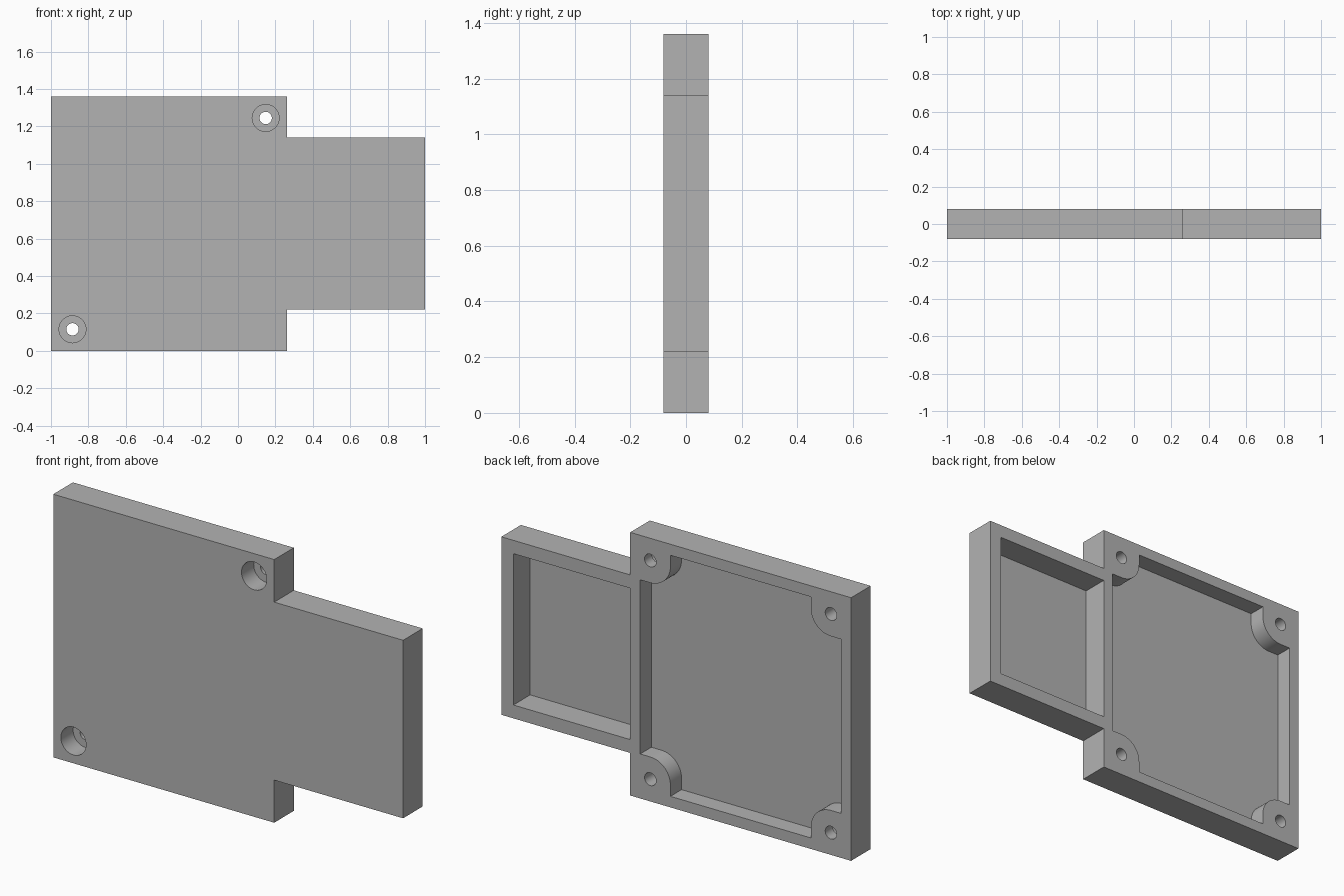
import bpy, bmesh
from math import sin, cos, pi

if "Cube" in bpy.data.objects:
    bpy.data.objects.remove(bpy.data.objects["Cube"], do_unlink=True)

# Main dimensions
LEFT, STEP, RIGHT, TOP = -1.0, 0.263, 1.0, 1.36
TAB_LOW, TAB_HIGH = 0.22, 1.14
BACK = 0.08
WALL, TAB_WALL = 0.057, 0.069
BOSS = 0.115           # screw centre to outer edge, also boss radius
OVER = 0.05            # cutter overshoot

grey = bpy.data.materials.new("mid_grey")
grey.use_nodes = True
grey.diffuse_color = (0.45, 0.45, 0.45, 1)
grey.node_tree.nodes["Principled BSDF"].inputs["Base Color"].default_value = (0.45, 0.45, 0.45, 1)


def prism(name, outline, y0, y1):
    """Extrude an outline in x and z from y0 to y1."""
    bm = bmesh.new()
    face = bm.faces.new([bm.verts.new((x, y0, z)) for x, z in outline])
    side = bmesh.ops.extrude_face_region(bm, geom=[face])["geom"]
    verts = [v for v in side if isinstance(v, bmesh.types.BMVert)]
    bmesh.ops.translate(bm, verts=verts, vec=(0, y1 - y0, 0))
    bmesh.ops.recalc_face_normals(bm, faces=bm.faces[:])
    mesh = bpy.data.meshes.new(name)
    bm.to_mesh(mesh)
    bm.free()
    mesh.materials.append(grey)
    obj = bpy.data.objects.new(name, mesh)
    bpy.context.collection.objects.link(obj)
    return obj


def arc(cx, cz, radius, start, sweep, steps):
    return [(cx + radius * cos(start + sweep * i / steps),
             cz + radius * sin(start + sweep * i / steps)) for i in range(steps + 1)]


def circle(cx, cz, radius):
    return arc(cx, cz, radius, 0, 2 * pi, 48)[:-1]


def cut(target, cutter):
    cutter.hide_render = True
    mod = target.modifiers.new(cutter.name, "BOOLEAN")
    mod.operation, mod.solver, mod.object = "DIFFERENCE", "EXACT", cutter
    bpy.context.view_layer.objects.active = target
    bpy.ops.object.modifier_apply(modifier=mod.name)
    bpy.data.objects.remove(cutter, do_unlink=True)


# Stepped plate
plate = prism("cover_plate", [
    (LEFT, 0), (STEP, 0), (STEP, TAB_LOW), (RIGHT, TAB_LOW),
    (RIGHT, TAB_HIGH), (STEP, TAB_HIGH), (STEP, TOP), (LEFT, TOP)], -BACK, BACK)

# Main rear pocket, going round the four rounded screw bosses
cx, cz = (LEFT + STEP) / 2, TOP / 2
hx, hz = (STEP - LEFT) / 2, TOP / 2
corner = [(hx - WALL, hz - 2 * BOSS)]
corner += arc(hx - BOSS, hz - BOSS, BOSS, -pi / 2, -pi / 2, 16)
corner += [(hx - 2 * BOSS, hz - WALL)]
pocket = []
for sx, sz in ((1, 1), (-1, 1), (-1, -1), (1, -1)):
    points = corner if sx * sz > 0 else corner[::-1]
    pocket += [(cx + sx * x, cz + sz * z) for x, z in points]
cut(plate, prism("main_pocket", pocket, BACK - 0.091, BACK + OVER))

# Deeper pocket in the tab
x0, x1 = STEP, RIGHT - TAB_WALL
z0, z1 = TAB_LOW + TAB_WALL, TAB_HIGH - TAB_WALL
cut(plate, prism("tab_pocket", [(x0, z0), (x1, z0), (x1, z1), (x0, z1)],
                 BACK - 0.137, BACK + OVER))

# Screw holes: two opposite ones run through with a counterbore, two are blind
for sx in (-1, 1):
    for sz in (-1, 1):
        x, z = cx + sx * (hx - BOSS), cz + sz * (hz - BOSS)
        through = sx == sz
        depth = -BACK - OVER if through else BACK - 0.1
        cut(plate, prism("screw_hole", circle(x, z, 0.033), depth, BACK + OVER))
        if through:
            cut(plate, prism("counterbore", circle(x, z, 0.072), -BACK - OVER, -BACK + 0.1))

# Smooth round walls, crisp edges
bpy.ops.object.select_all(action="DESELECT")
plate.select_set(True)
bpy.context.view_layer.objects.active = plate
bpy.ops.object.shade_smooth_by_angle(angle=pi / 6)
